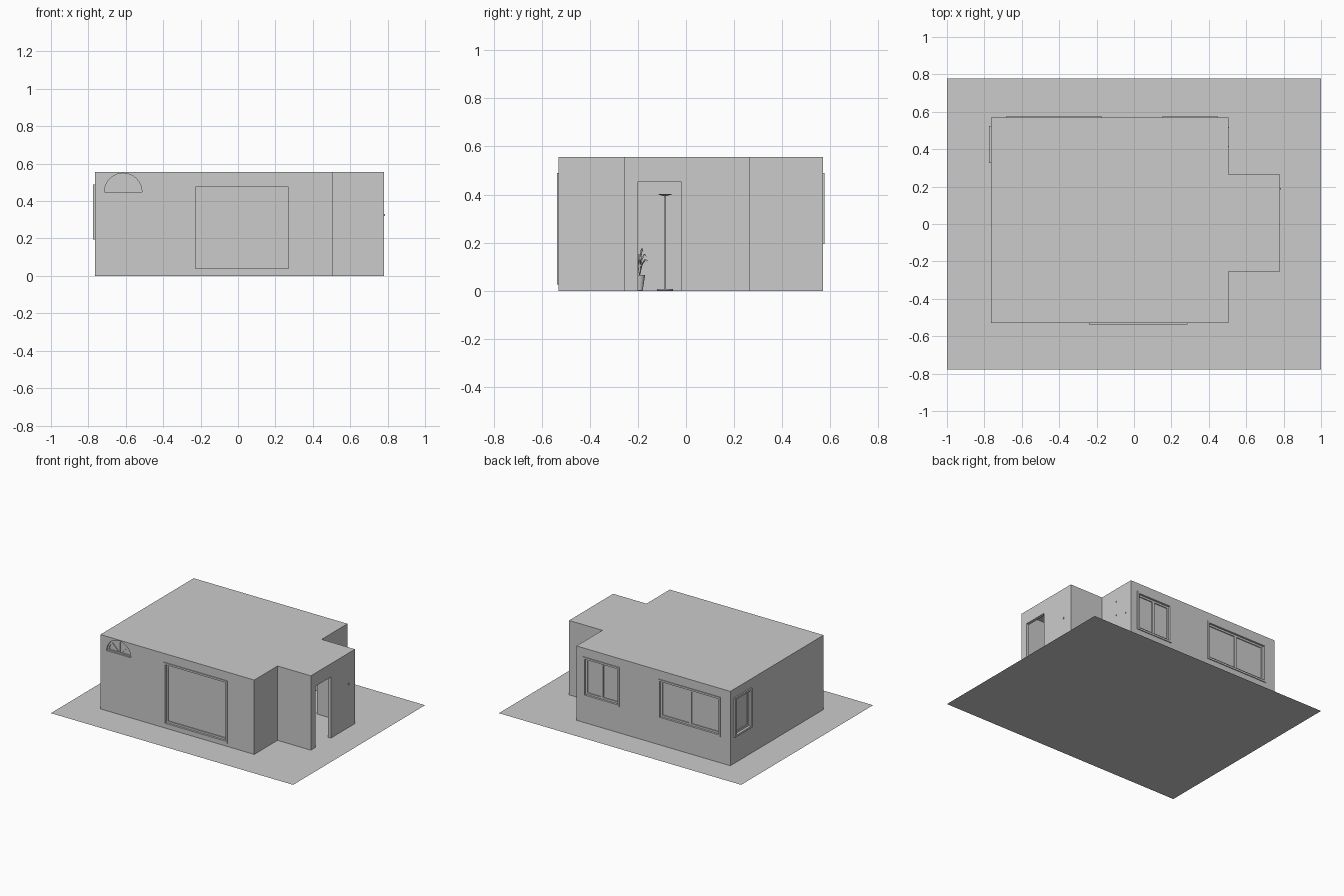
import bpy, bmesh, math
from mathutils import Matrix, Vector

if "Cube" in bpy.data.objects:
    bpy.data.objects.remove(bpy.data.objects["Cube"])

H = 0.555   # wall height
T = 0.022   # wall thickness


def make(name, bm, m=None):
    bmesh.ops.recalc_face_normals(bm, faces=bm.faces)
    me = bpy.data.meshes.new(name)
    bm.to_mesh(me)
    bm.free()
    ob = bpy.data.objects.new(name, me)
    bpy.context.collection.objects.link(ob)
    if m:
        ob.matrix_world = m
    return ob


def prism(name, pts, depth, m=None):
    """Extrude a flat outline (list of 3D points) along a vector."""
    bm = bmesh.new()
    f = bm.faces.new([bm.verts.new(p) for p in pts])
    r = bmesh.ops.extrude_face_region(bm, geom=[f])
    bmesh.ops.translate(bm, vec=depth, verts=[v for v in r["geom"] if isinstance(v, bmesh.types.BMVert)])
    return make(name, bm, m)


def box(name, x0, x1, y0, y1, z0, z1, m=None):
    return prism(name, [(x0, y0, z0), (x1, y0, z0), (x1, y1, z0), (x0, y1, z0)], (0, 0, z1 - z0), m)


def cylinder(name, loc, r0, r1, h, seg=24):
    bm = bmesh.new()
    bmesh.ops.create_cone(bm, cap_ends=True, segments=seg, radius1=r0, radius2=r1, depth=h)
    return make(name, bm, Matrix.Translation(Vector(loc) + Vector((0, 0, h / 2))))


def footprint(d):
    """House outline with entrance bay, inset by d."""
    a, b = 0.505 - d, 0.78 - d
    return [(-0.765 + d, -0.53 + d), (a, -0.53 + d), (a, -0.255 + d), (b, -0.255 + d),
            (b, 0.265 - d), (a, 0.265 - d), (a, 0.57 - d), (-0.765 + d, 0.57 - d)]


def cut(tool):
    mod = house.modifiers.new(tool.name, "BOOLEAN")
    mod.operation = "DIFFERENCE"
    mod.solver = "EXACT"
    mod.object = tool
    tool.hide_render = True
    tool.hide_viewport = True


# Ground slab
bm = bmesh.new()
bm.faces.new([bm.verts.new(p) for p in [(-1, -0.778, 0), (1, -0.778, 0), (1, 0.778, 0), (-1, 0.778, 0)]])
make("ground_slab", bm)

# Hollow house shell with flat roof
house = prism("house_shell", [(x, y, 0) for x, y in footprint(0)], (0, 0, H))
cut(prism("interior_cutter", [(x, y, -0.1) for x, y in footprint(T)], (0, 0, H + 0.09)))
cut(box("doorway_cutter", 0.7, 0.9, -0.2, -0.02, -0.1, 0.455))


def frame(name, w, z0, z1, b, y0, y1, m):
    """Rectangular frame of border b, outer half width w."""
    box(name + "_left", -w, -w + b, y0, y1, z0, z1, m)
    box(name + "_right", w - b, w, y0, y1, z0, z1, m)
    box(name + "_top", -w + b, w - b, y0, y1, z1 - b, z1, m)
    box(name + "_bottom", -w + b, w - b, y0, y1, z0, z0 + b, m)


def window(name, origin, angle, width, z0, z1, mullion, proud=0.006):
    m = Matrix.Translation(origin) @ Matrix.Rotation(math.radians(angle), 4, "Z")
    w, b = width / 2, 0.014
    cut(box(name + "_cutter", -w + b, w - b, -0.05, 0.05, z0 + b, z1 - b, m))
    frame(name + "_trim", w, z0, z1, b, -proud, 0.001, m)
    frame(name + "_sash", w - b, z0 + b, z1 - b, 0.014, 0.009, 0.02, m)
    box(name + "_pane", -w + b, w - b, 0.016, 0.019, z0 + b, z1 - b, m)
    if mullion:
        box(name + "_mullion", -0.009, 0.009, 0.009, 0.02, z0 + b, z1 - b, m)


window("front_window", (0.0225, -0.53, 0), 0, 0.525, 0.025, 0.49, False)
window("back_wide_window", (-0.4275, 0.57, 0), 180, 0.515, 0.195, 0.49, True)
window("back_small_window", (0.30, 0.57, 0), 180, 0.30, 0.195, 0.49, True)
window("side_window", (-0.765, 0.425, 0), -90, 0.20, 0.195, 0.49, False, 0.01)


# Half-round fanlight on the front wall
def half_disc(r, y, n=24):
    return [(r * math.cos(math.pi * i / n), y, r * math.sin(math.pi * i / n)) for i in range(n + 1)]


fan = Matrix.Translation((-0.614, -0.53, 0.449))
cut(prism("fanlight_cutter", half_disc(0.1, -0.05), (0, 0.1, 0), fan))
prism("fanlight_pane", half_disc(0.1, 0.016), (0, 0.003, 0), fan)
arch = half_disc(0.1, 0.009) + half_disc(0.088, 0.009)[::-1]
prism("fanlight_arch", arch, (0, 0.01, 0), fan)
box("fanlight_sill", -0.1, 0.1, 0.009, 0.019, 0, 0.01, fan)
for i, a in enumerate((45, 90, 135)):
    spoke = fan @ Matrix.Rotation(math.radians(-a), 4, "Y")
    box(f"fanlight_spoke_{i}", 0, 0.092, 0.011, 0.018, -0.003, 0.003, spoke)

# Small wall fittings by the entrance
box("bay_wall_knob", 0.778, 0.785, 0.185, 0.193, 0.32, 0.33)
for i, (y, z) in enumerate([(0.415, 0.455), (0.415, 0.35), (0.415, 0.25), (0.515, 0.325)]):
    box(f"wall_fitting_{i}", 0.503, 0.508, y - 0.003, y + 0.003, z - 0.005, z + 0.005)

# Floor lamp seen through the doorway
lx, ly = 0.3, -0.087
cylinder("lamp_base", (lx, ly, 0.001), 0.033, 0.033, 0.006)
cylinder("lamp_pole", (lx, ly, 0.005), 0.004, 0.004, 0.392, 12)
cylinder("lamp_shade", (lx, ly, 0.394), 0.008, 0.033, 0.009)

# Potted plant
px, py = 0.3, -0.193
cylinder("plant_pot", (px, py, 0.001), 0.013, 0.023, 0.064)
for i in range(9):
    a = i * 2.4
    d = Vector((math.cos(a), math.sin(a), 0))
    s = Vector((-d.y, d.x, 0)) * 0.004
    h = 0.07 + 0.045 * (i % 3) / 2
    bm = bmesh.new()
    rows = []
    for r, z, k in ((0, 0.06, 0.5), (0.012, 0.06 + h * 0.7, 1), (0.028, 0.06 + h, 1), (0.042, 0.05 + h, 0.2)):
        c = Vector((px, py, z)) + d * r
        rows.append((bm.verts.new(c - s * k), bm.verts.new(c + s * k)))
    for p, q in zip(rows, rows[1:]):
        bm.faces.new((p[0], p[1], q[1], q[0]))
    make(f"plant_leaf_{i}", bm)
